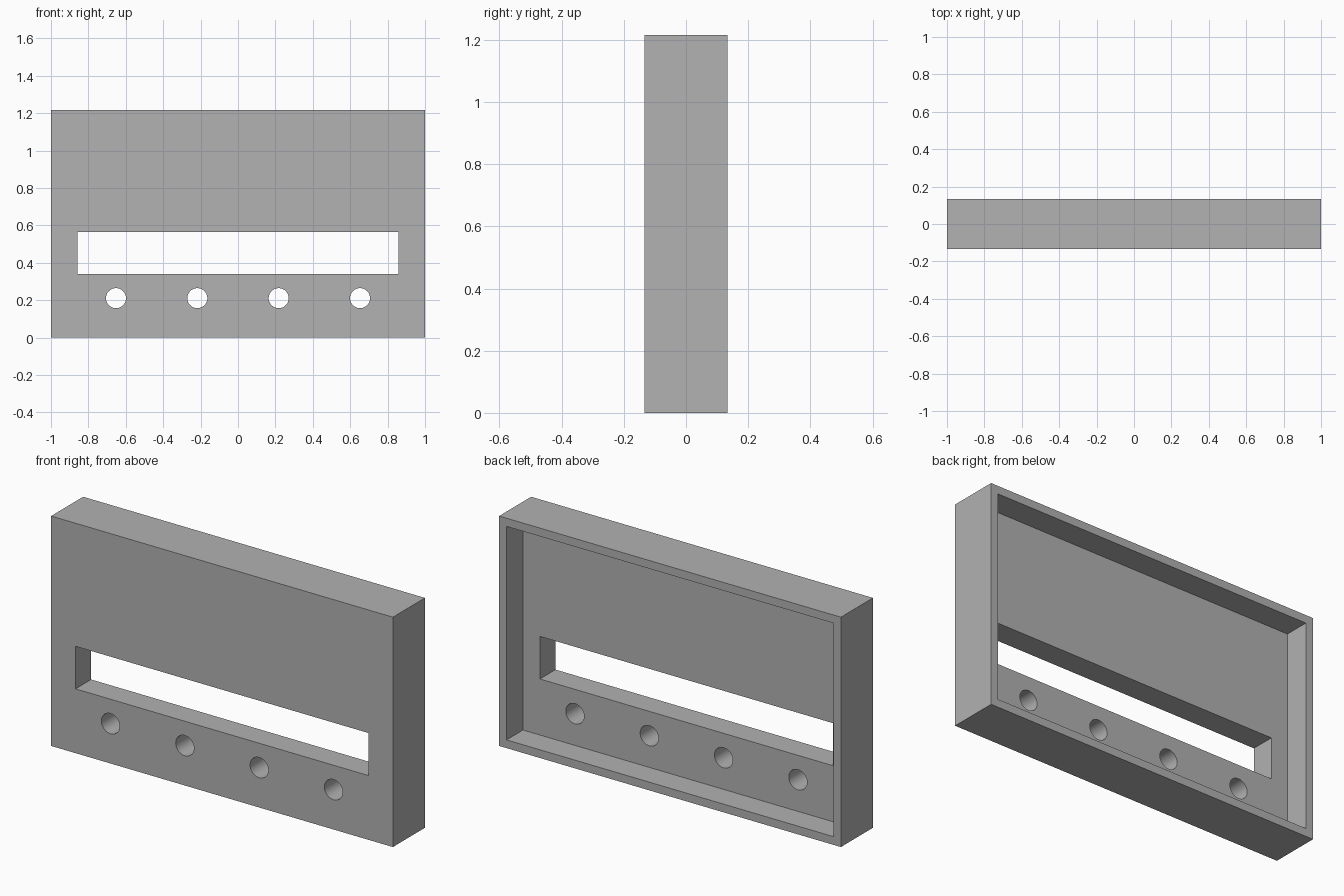
import bpy
from math import radians

if "Cube" in bpy.data.objects:
    bpy.data.objects.remove(bpy.data.objects["Cube"], do_unlink=True)

HEIGHT, HALF_DEPTH = 1.216, 0.1335
RIM, WALL = 0.0435, 0.13

grey = bpy.data.materials.new("plain grey")
grey.use_nodes = True
colour = (0.445, 0.445, 0.445, 1)
grey.diffuse_color = colour
grey.node_tree.nodes["Principled BSDF"].inputs["Base Color"].default_value = colour


def box(name, low, high):
    """Box between two opposite corners."""
    centre = [(a + b) / 2 for a, b in zip(low, high)]
    bpy.ops.mesh.primitive_cube_add(size=1, location=centre)
    obj = bpy.context.object
    obj.name = name
    obj.scale = [b - a for a, b in zip(low, high)]
    bpy.ops.object.transform_apply(location=True, rotation=False, scale=True)
    obj.data.materials.append(grey)
    return obj


def cut(target, cutter):
    """Subtract the cutter from the target, then drop it."""
    cutter.hide_render = True
    mod = target.modifiers.new("cut", "BOOLEAN")
    mod.operation = "DIFFERENCE"
    mod.solver = "EXACT"
    mod.object = cutter
    bpy.ops.object.select_all(action="DESELECT")
    target.select_set(True)
    bpy.context.view_layer.objects.active = target
    bpy.ops.object.modifier_apply(modifier=mod.name)
    bpy.data.objects.remove(cutter, do_unlink=True)


# Outer block of the panel housing
housing = box("panel_housing", (-1, -HALF_DEPTH, 0), (1, HALF_DEPTH, HEIGHT))

# Recess in the back, leaving a rim all round
cut(housing, box("back_recess", (RIM - 1, WALL - HALF_DEPTH, RIM),
                 (1 - RIM, 0.3, HEIGHT - RIM)))

# Long window slot through the front wall
cut(housing, box("window_slot", (-0.857, -0.3, 0.34), (0.857, 0.3, 0.565)))

# Row of round holes below the slot
for i in range(4):
    bpy.ops.mesh.primitive_cylinder_add(
        vertices=48, radius=0.0535, depth=0.6,
        location=((i - 1.5) * 0.435, 0, 0.211), rotation=(radians(90), 0, 0))
    hole = bpy.context.object
    hole.name = "round_hole"
    hole.data.materials.append(grey)
    cut(housing, hole)

# Smooth hole walls, sharp edges elsewhere
bpy.ops.object.shade_smooth_by_angle(angle=radians(30))
